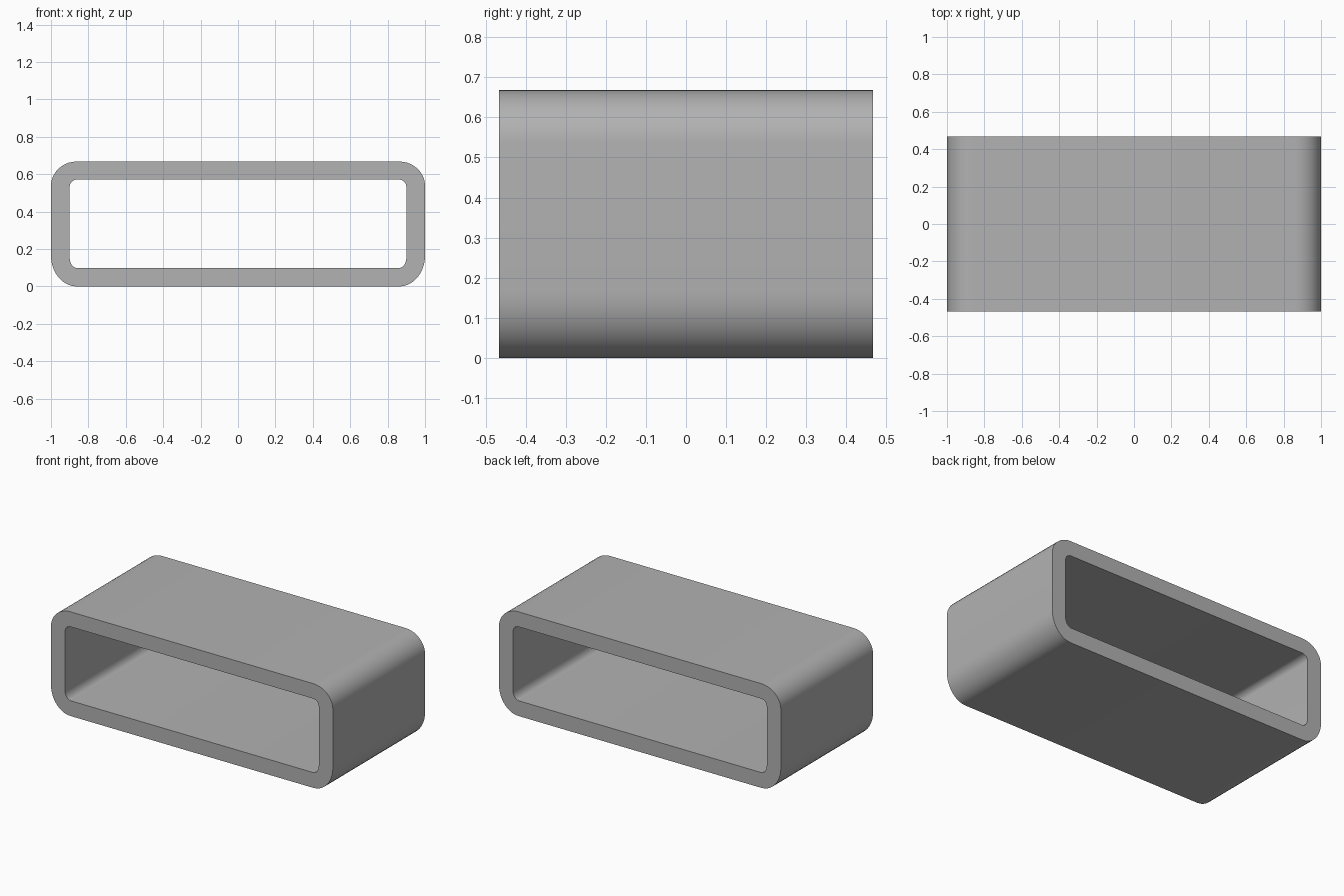
import bpy, bmesh
from math import sin, cos, pi, radians

if "Cube" in bpy.data.objects:
    bpy.data.objects.remove(bpy.data.objects["Cube"])

HALF_DEPTH = 0.467
SEGMENTS = 10


def rounded_loop(half_w, z0, z1, rx, r_bottom, r_top):
    """Rounded rectangle with separate bottom and top corner heights."""
    corners = [(half_w - rx, z0 + r_bottom, r_bottom, -pi / 2),
               (half_w - rx, z1 - r_top, r_top, 0),
               (-half_w + rx, z1 - r_top, r_top, pi / 2),
               (-half_w + rx, z0 + r_bottom, r_bottom, pi)]
    points = []
    for cx, cz, rz, start in corners:
        for i in range(SEGMENTS + 1):
            a = start + i / SEGMENTS * pi / 2
            points.append((cx + rx * cos(a), cz + rz * sin(a)))
    return points


# Outer and inner outlines of the sleeve
outer = rounded_loop(1.0, 0.0, 0.668, 0.138, 0.165, 0.13)
inner = rounded_loop(0.9, 0.098, 0.572, 0.042, 0.055, 0.04)

# Four rings joined into a closed tube wall
bm = bmesh.new()
rings = [[bm.verts.new((x, y, z)) for x, z in loop]
         for loop, y in ((outer, -HALF_DEPTH), (outer, HALF_DEPTH),
                         (inner, HALF_DEPTH), (inner, -HALF_DEPTH))]
n = len(outer)
for k in range(4):
    a, b = rings[k], rings[(k + 1) % 4]
    for i in range(n):
        j = (i + 1) % n
        bm.faces.new((a[i], a[j], b[j], b[i]))
bmesh.ops.recalc_face_normals(bm, faces=bm.faces[:])

mesh = bpy.data.meshes.new("rounded_sleeve")
bm.to_mesh(mesh)
bm.free()
sleeve = bpy.data.objects.new("rounded_sleeve", mesh)
bpy.context.collection.objects.link(sleeve)

# Dark grey finish
grey = bpy.data.materials.new("dark_grey")
grey.diffuse_color = (0.445, 0.445, 0.445, 1)
grey.use_nodes = True
grey.node_tree.nodes["Principled BSDF"].inputs["Base Color"].default_value = grey.diffuse_color
mesh.materials.append(grey)

# Smooth corners, crisp end rims
bpy.context.view_layer.objects.active = sleeve
sleeve.select_set(True)
bpy.ops.object.shade_smooth_by_angle(angle=radians(30))
